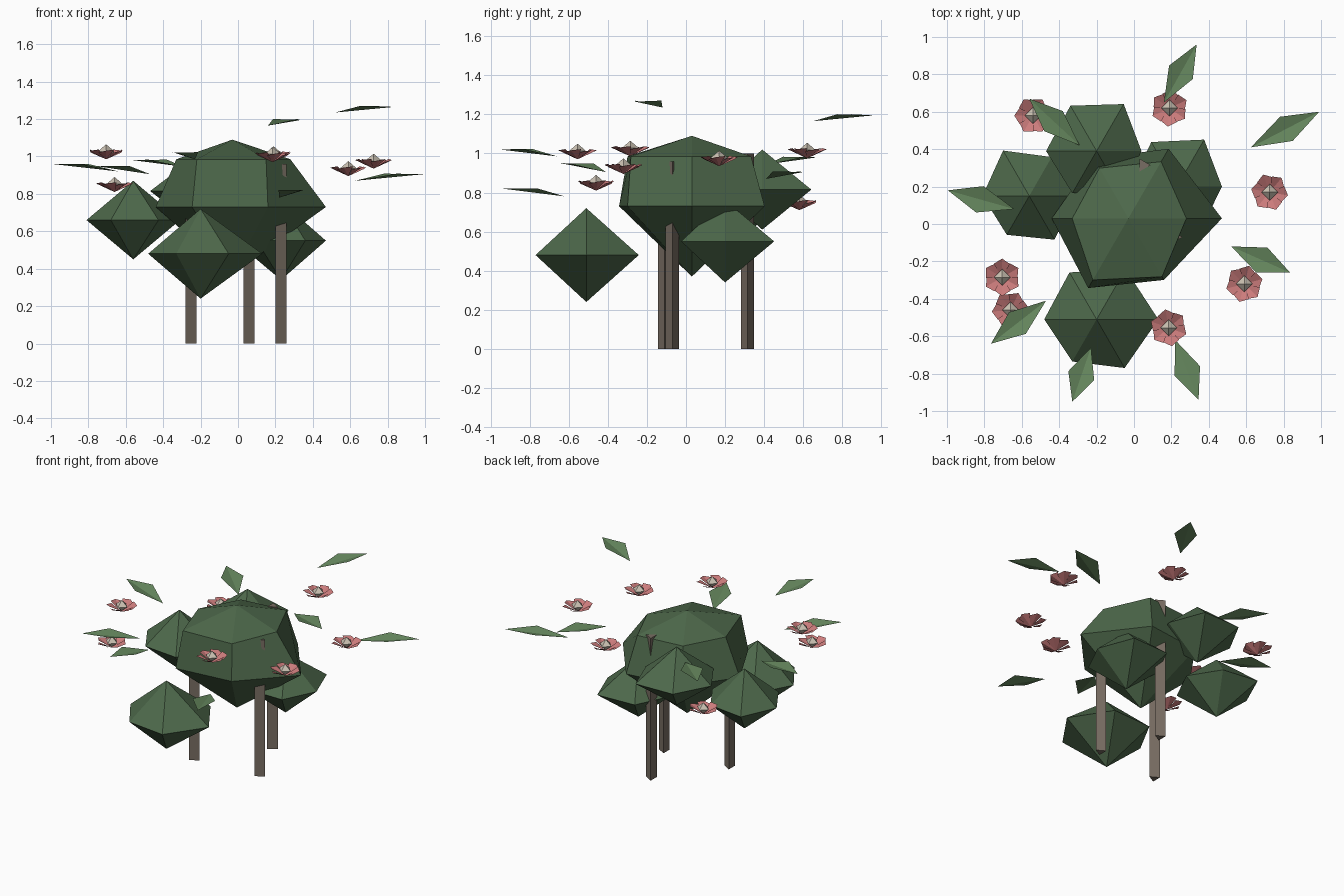
import bpy
from math import sin, cos, radians
from mathutils import Vector

if "Cube" in bpy.data.objects:
    bpy.data.objects.remove(bpy.data.objects["Cube"])


def material(name, rgb):
    m = bpy.data.materials.new(name)
    m.diffuse_color = (*rgb, 1)
    m.use_nodes = True
    m.node_tree.nodes["Principled BSDF"].inputs["Base Color"].default_value = m.diffuse_color
    return m


GREEN = material("bush_green", (0.075, 0.14, 0.07))
LEAF = material("leaf_green", (0.13, 0.24, 0.11))
BARK = material("bark", (0.19, 0.155, 0.125))
PINK = material("petal_pink", (0.60, 0.20, 0.20))
CREAM = material("flower_cream", (0.60, 0.54, 0.45))


def build(name, verts, faces, mat):
    me = bpy.data.meshes.new(name)
    me.from_pydata(verts, [], faces)
    me.materials.append(mat)
    ob = bpy.data.objects.new(name, me)
    bpy.context.collection.objects.link(ob)
    return ob


def ring(x, y, z, radii, start=0):
    n = len(radii)
    return [(x + r * cos(radians(start + 360 * i / n)),
             y + r * sin(radians(start + 360 * i / n)), z)
            for i, r in enumerate(radii)]


def stacked(name, mat, bottom, rings, top):
    """Rings of points closed with a pole at each end."""
    n = len(rings[0])
    verts = [bottom] + [p for r in rings for p in r] + [top]
    last = len(verts) - 1
    faces = []
    for i in range(n):
        j = (i + 1) % n
        faces.append((0, 1 + j, 1 + i))
        for k in range(len(rings) - 1):
            a, b = 1 + k * n, 1 + (k + 1) * n
            faces.append((a + i, a + j, b + j, b + i))
        faces.append((last - n + i, last - n + j, last))
    return build(name, verts, faces, mat)


# large central crown: wide middle ring, flatter upper ring
cx, cy = -0.03, 0.03
stacked("main_crown", GREEN, (cx, cy, 0.37),
        [ring(cx, cy, 0.73, [.50, .43, .37, .41, .43, .38]),
         ring(cx, cy, 0.985, [.31, .35, .31, .30, .38, .36])],
        (cx, cy, 1.09))

# smaller six-sided clumps: name, x, y, middle z, half height, radii
clumps = [
    ("front_clump", -.20, -.51, .48, .24, [.33, .31, .29, .28, .26, .30]),
    ("left_clump", -.56, .15, .66, .21, [.25, .24, .28, .25, .24, .27]),
    ("back_left_clump", -.20, .39, .815, .205, [.24, .29, .28, .27, .26, .26]),
    ("back_right_clump", .23, .20, .55, .21, [.24, .29, .275, .25, .26, .26]),
]
for name, x, y, z, h, radii in clumps:
    stacked(name, GREEN, (x, y, z - h), [ring(x, y, z, radii)], (x, y, z + h))

# three-sided trunks
for i, (x, y, top) in enumerate([(-.26, -.11, .95), (.05, .315, 1.0), (.22, -.07, .96)]):
    r = [.039] * 3
    build(f"trunk_{i + 1}", ring(x, y, 0, r) + ring(x, y, top, r),
          [(2, 1, 0), (3, 4, 5), (0, 1, 4, 3), (1, 2, 5, 4), (2, 0, 3, 5)], BARK)

# folded leaves: inner point to outer tip
leaves = [
    ((.625, .41, .87), (.99, .60, .905)),
    ((.52, -.12, 1.235), (.835, -.26, 1.265)),
    ((.16, .65, 1.165), (.335, .96, 1.195)),
    ((.22, -.62, .78), (.345, -.94, .82)),
    ((-.64, .08, .92), (-.995, .18, .96)),
    ((-.47, -.41, .905), (-.765, -.64, .95)),
    ((-.29, .42, .945), (-.56, .67, .98)),
    ((-.23, -.66, .985), (-.33, -.95, 1.02)),
]
for i, (a, b) in enumerate(leaves):
    a, b = Vector(a), Vector(b)
    side = (b - a).cross(Vector((0, 0, 1))).normalized() * 0.073
    mid = a.lerp(b, 0.52) + Vector((0, 0, 0.02))
    build(f"leaf_{i + 1}", [a, mid + side, b, mid - side],
          [(0, 1, 2), (0, 2, 3)], LEAF)

# flowers: shallow cup of overlapping petals around a faceted centre
flowers = [(-.54, .58, .75), (.19, .62, 1.015), (.725, .17, .975), (.59, -.32, .935),
           (.185, -.555, 1.01), (-.66, -.46, .85), (-.705, -.285, 1.025)]
for i, (x, y, z) in enumerate(flowers):
    verts, faces = [(x, y, z - .04)], []
    for p in range(6):
        ang = 60 * p + 25 * i
        for r, da, dz in [(.082, -32, -.004), (.1, 0, .006), (.085, 32, .012)]:
            t = radians(ang + da)
            verts.append((x + r * cos(t), y + r * sin(t), z + dz))
        k = 1 + 3 * p
        faces += [(0, k, k + 1), (0, k + 1, k + 2)]
    build(f"flower_petals_{i + 1}", verts, faces, PINK)
    stacked(f"flower_centre_{i + 1}", CREAM, (x, y, z - .035),
            [ring(x, y, z + .002, [.044] * 4)], (x, y, z + .04))
